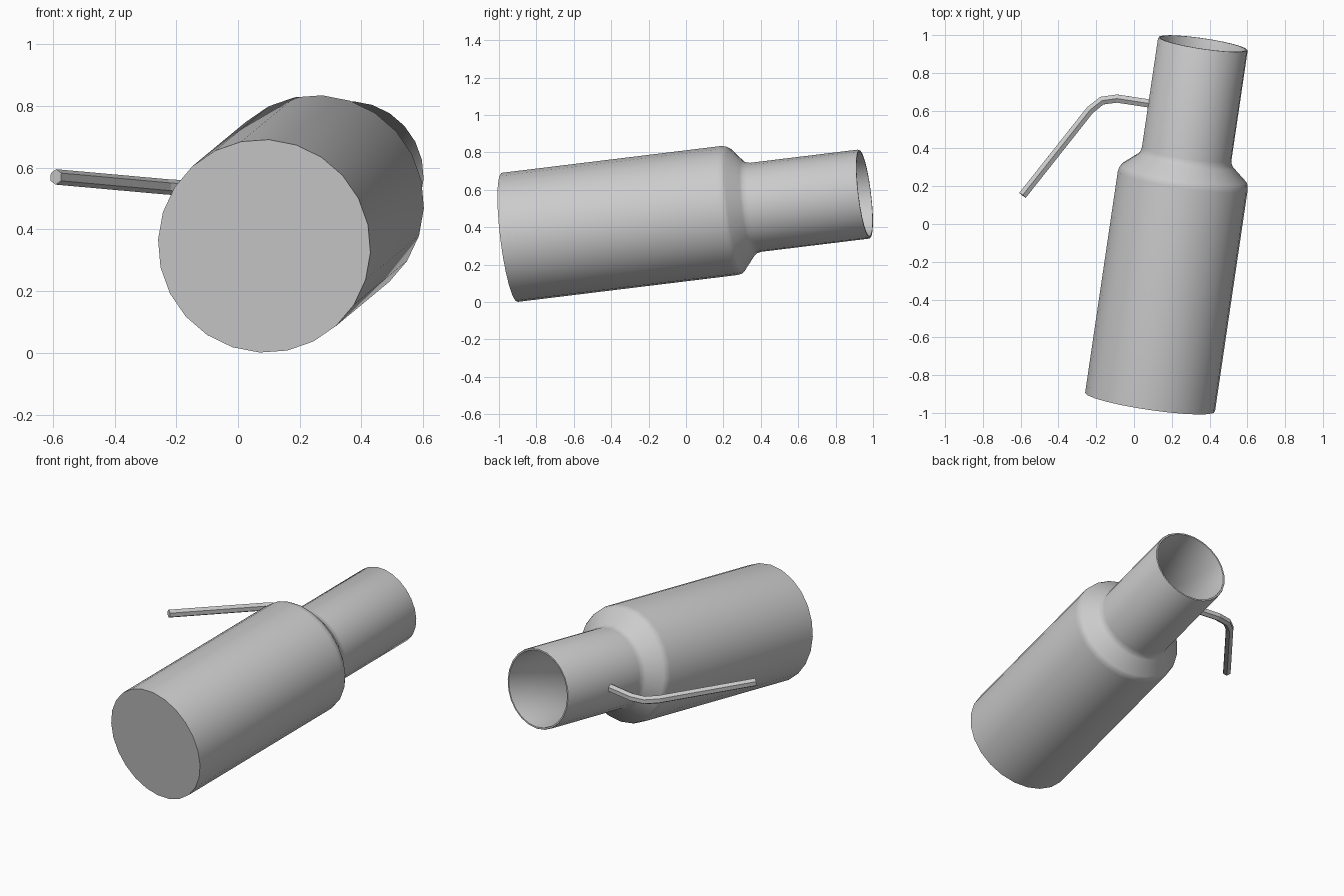
import bpy, bmesh, math
from mathutils import Vector, Matrix

if "Cube" in bpy.data.objects:
    bpy.data.objects.remove(bpy.data.objects["Cube"])

BASE = Vector((0.085, -0.943, 0.346))
MOUTH = Vector((0.365, 0.955, 0.578))
axis = MOUTH - BASE
L = axis.length
SIDES = 24

# frame along the tilted axis: z = axis, y = roughly world up
z = axis.normalized()
x = Vector((0, 0, 1)).cross(z).normalized()
y = z.cross(x)
frame = Matrix.Translation(BASE) @ Matrix((x, y, z)).transposed().to_4x4()


def lathe(name, profile):
    """Spin (radius, height) points round the tilted axis; radius 0 closes."""
    bm = bmesh.new()
    rings = []
    for r, h in profile:
        if r == 0:
            rings.append([bm.verts.new(frame @ Vector((0, 0, h)))])
            continue
        rings.append([bm.verts.new(frame @ Vector((
            r * math.cos(a), r * math.sin(a), h)))
            for a in (math.radians(3.5 + 360 * i / SIDES) for i in range(SIDES))])
    for a, b in zip(rings, rings[1:]):
        for i in range(SIDES):
            j = (i + 1) % SIDES
            vs = [a[i % len(a)], a[j % len(a)], b[j % len(b)], b[i % len(b)]]
            bm.faces.new(list(dict.fromkeys(vs)))
    bmesh.ops.recalc_face_normals(bm, faces=bm.faces)
    me = bpy.data.meshes.new(name)
    bm.to_mesh(me)
    bm.free()
    ob = bpy.data.objects.new(name, me)
    bpy.context.collection.objects.link(ob)
    bpy.ops.object.select_all(action='DESELECT')
    ob.select_set(True)
    bpy.context.view_layer.objects.active = ob
    bpy.ops.object.shade_smooth_by_angle(angle=math.radians(50))
    return ob


# Hollow bottle body: outside, thin rim, then inside wall back to the base
outer = [(0.348, 0), (0.348, 1.195), (0.343, 1.22), (0.333, 1.235),
         (0.256, 1.30), (0.245, 1.315), (0.24, 1.34), (0.24, L - 0.006), (0.237, L)]
inner = [(0.228, L), (0.226, L - 0.006), (0.226, 1.33), (0.33, 1.215), (0.334, 0.02)]
lathe("bottle_body", [(0, 0)] + outer + inner + [(0, 0.02)])

# Bent six-sided handle on the neck
path = [(0.088, 0.637, 0.54), (-0.09, 0.664, 0.535), (-0.17, 0.653, 0.534),
        (-0.233, 0.603, 0.538), (-0.59, 0.152, 0.57)]
cu = bpy.data.curves.new("handle", 'CURVE')
cu.dimensions = '3D'
cu.twist_mode = 'Z_UP'
cu.bevel_depth = 0.025
cu.bevel_resolution = 1
cu.use_fill_caps = True
sp = cu.splines.new('POLY')
sp.points.add(len(path) - 1)
for p, co in zip(sp.points, path):
    p.co = (*co, 1)
    p.tilt = math.radians(90)
sp.use_smooth = False
handle = bpy.data.objects.new("handle", cu)
bpy.context.collection.objects.link(handle)
